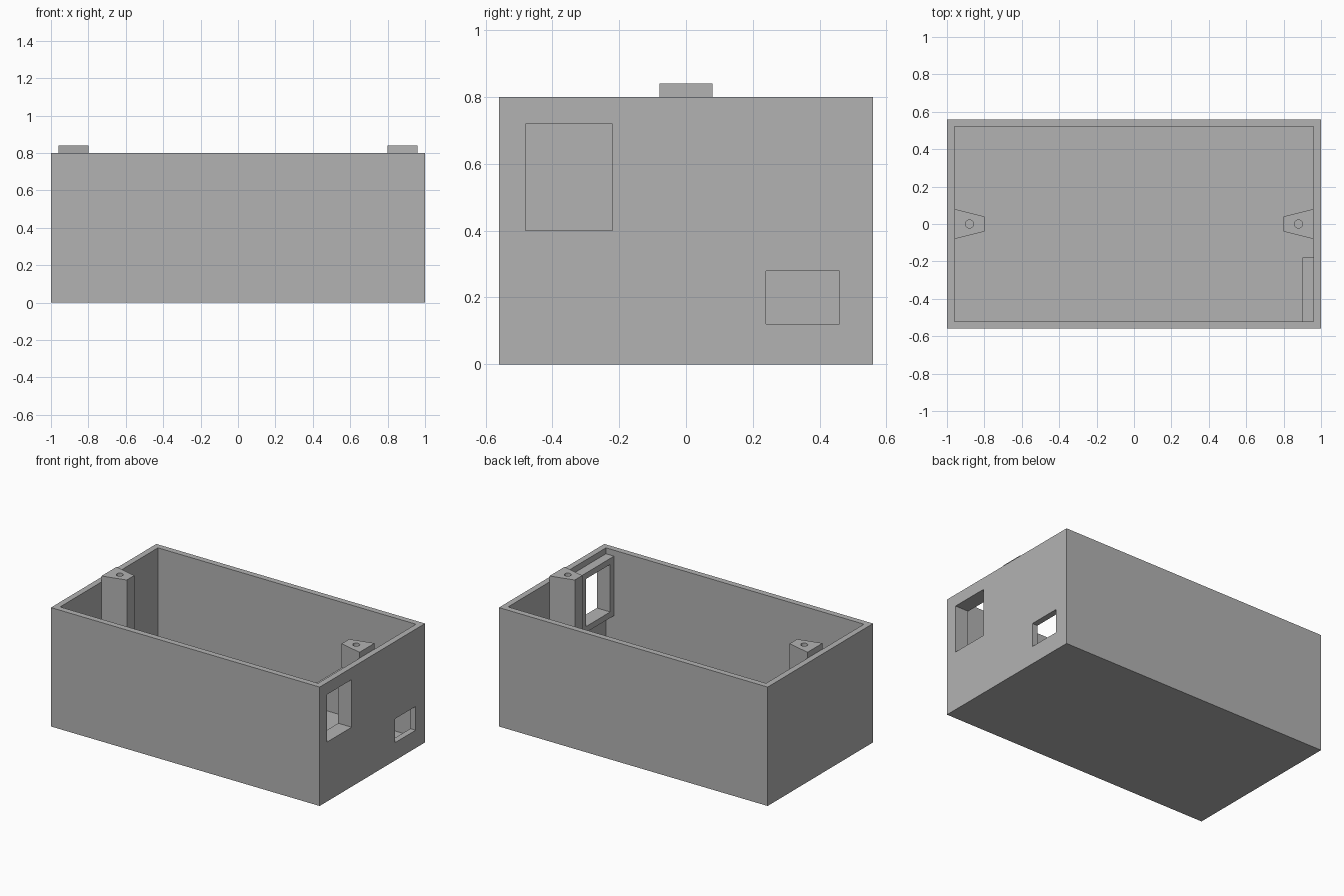
import bpy
import math

cube = bpy.data.objects.get("Cube")
if cube:
    bpy.data.objects.remove(cube, do_unlink=True)

grey = bpy.data.materials.new("plain grey")
grey.use_nodes = True
grey.diffuse_color = (0.45, 0.45, 0.45, 1)
grey.node_tree.nodes["Principled BSDF"].inputs["Base Color"].default_value = grey.diffuse_color

LENGTH, DEPTH, HEIGHT, WALL = 2.0, 1.12, 0.8, 0.04
IN_X, IN_Y = LENGTH / 2 - WALL, DEPTH / 2 - WALL


def prism(name, outline, z0, z1):
    """Extrude a counter-clockwise plan outline from z0 to z1."""
    n = len(outline)
    verts = [(x, y, z) for z in (z0, z1) for x, y in outline]
    faces = [tuple(reversed(range(n))), tuple(range(n, 2 * n))]
    faces += [(i, (i + 1) % n, n + (i + 1) % n, n + i) for i in range(n)]
    mesh = bpy.data.meshes.new(name)
    mesh.from_pydata(verts, [], faces)
    mesh.materials.append(grey)
    obj = bpy.data.objects.new(name, mesh)
    bpy.context.collection.objects.link(obj)
    return obj


def box(name, x0, x1, y0, y1, z0, z1):
    return prism(name, [(x0, y0), (x1, y0), (x1, y1), (x0, y1)], z0, z1)


def cut(target, cutter):
    """Subtract the cutter, apply the result and discard the cutter."""
    cutter.hide_render = True
    mod = target.modifiers.new("cut", "BOOLEAN")
    mod.operation, mod.solver, mod.object = "DIFFERENCE", "EXACT", cutter
    bpy.context.view_layer.objects.active = target
    bpy.ops.object.modifier_apply(modifier=mod.name)
    bpy.data.objects.remove(cutter, do_unlink=True)


# Open-topped case
case = box("case", -LENGTH / 2, LENGTH / 2, -DEPTH / 2, DEPTH / 2, 0, HEIGHT)
cut(case, box("cavity", -IN_X, IN_X, -IN_Y, IN_Y, WALL, 1))

# Raised frame inside the end wall, around the large opening
frame = box("opening_frame", 0.9, IN_X, -IN_Y, -0.18, 0.36, 0.76)

# Large opening through wall and frame, small opening through wall
for part in (case, frame):
    cut(part, box("large_opening", 0.8, 1.1, -0.48, -0.22, 0.4, 0.72))
cut(case, box("small_opening", 0.9, 1.1, 0.24, 0.46, 0.12, 0.28))

# Tapered screw posts on both end walls
for side, name in ((1, "left_screw_post"), (-1, "right_screw_post")):
    plan = [(IN_X, -0.08), (IN_X, 0.08), (0.8, 0.04), (0.8, -0.04)]
    post = prism(name, [(side * x, side * y) for x, y in plan], WALL, 0.84)
    ring = [i * math.tau / 12 for i in range(12)]
    hole = [(side * 0.88 + 0.022 * math.cos(a), 0.022 * math.sin(a)) for a in ring]
    cut(post, prism("screw_hole", hole, 0.5, 1))
